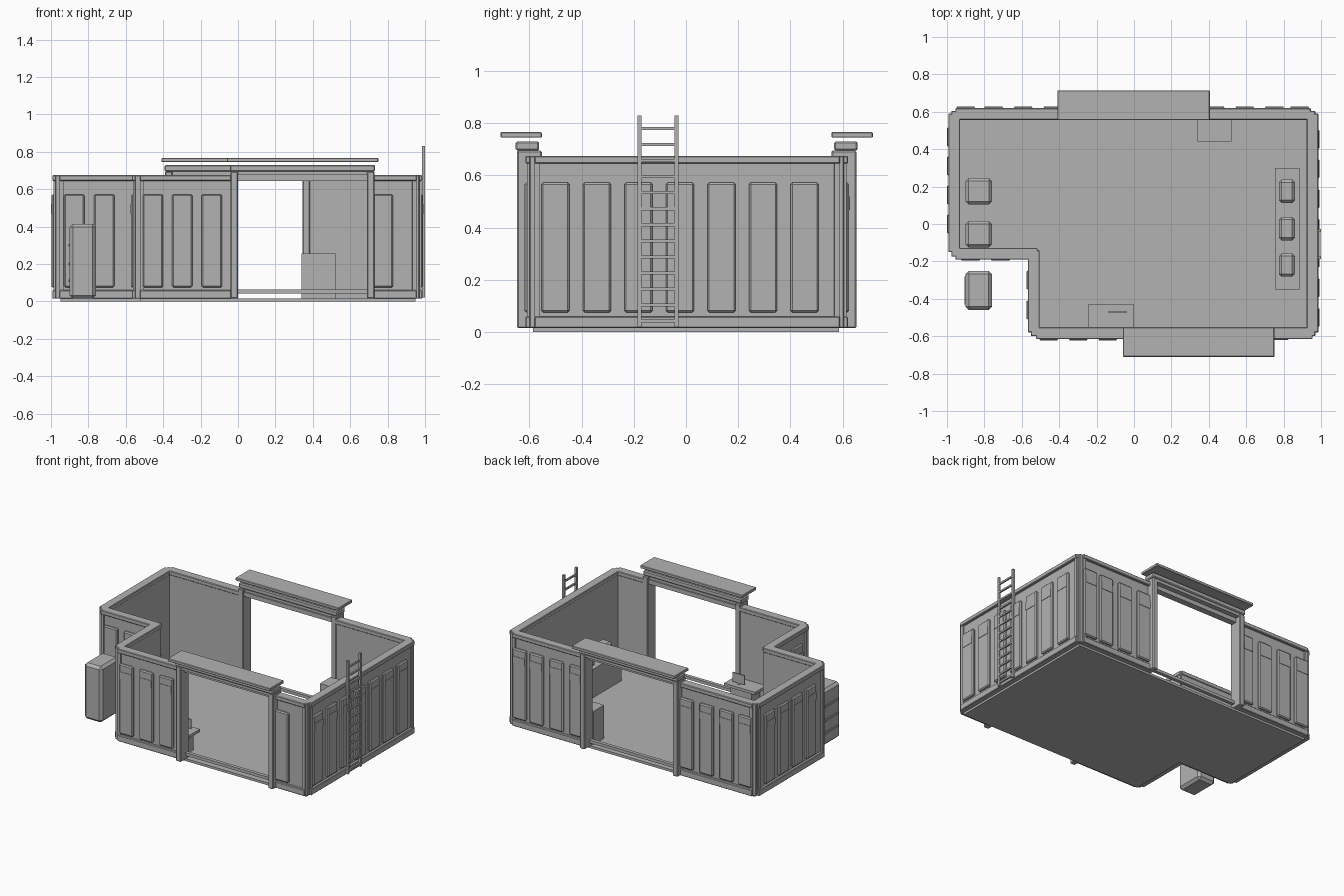
import bpy, bmesh
from mathutils import Vector, Matrix

cube = bpy.data.objects.get("Cube")
if cube:
    bpy.data.objects.remove(cube, do_unlink=True)

GREY = (0.45, 0.45, 0.45, 1)
grey = bpy.data.materials.new("plain grey")
grey.use_nodes = True
grey.diffuse_color = GREY
grey.node_tree.nodes["Principled BSDF"].inputs["Base Color"].default_value = GREY


def finish(name, bm):
    bmesh.ops.recalc_face_normals(bm, faces=bm.faces)
    mesh = bpy.data.meshes.new(name)
    bm.to_mesh(mesh)
    bm.free()
    mesh.materials.append(grey)
    ob = bpy.data.objects.new(name, mesh)
    bpy.context.collection.objects.link(ob)
    return ob


def box(name, x, y, z, bevel=0):
    """Axis-aligned box from (low, high) pairs, with optional chamfer."""
    lo, hi = (Vector(v) for v in zip(*(sorted(p) for p in (x, y, z))))
    bm = bmesh.new()
    bmesh.ops.create_cube(bm, size=1, matrix=Matrix.Translation((lo + hi) / 2)
                          @ Matrix.Diagonal((*(hi - lo), 1)))
    if bevel:
        bmesh.ops.bevel(bm, geom=bm.edges[:], offset=bevel, segments=1, affect='EDGES')
    return finish(name, bm)


class Side:
    """A wall plane: boxes are placed along it and by outward depth."""

    def __init__(self, name, axis, sign, outer):
        self.name, self.axis, self.sign, self.outer = name, axis, sign, outer

    def part(self, name, along, depth, z, bevel=0):
        d = [self.outer + self.sign * v for v in depth]
        x, y = (d, along) if self.axis == "x" else (along, d)
        return box(self.name + "_" + name, x, y, z, bevel)

    def wall(self, a, b, gap=None):
        spans = [(a, gap[0]), (gap[1], b)] if gap else [(a, b)]
        for s in spans:
            self.part("wall", s, (-0.04, 0), (0.015, 0.67))
            self.part("base_trim", s, (-0.005, 0.018), (0.015, 0.06), 0.004)
            self.part("top_trim", s, (-0.045, 0.018), (0.645, 0.675), 0.004)
        for end in (a, b):
            inner = end + (0.022 if end == a else -0.022)
            self.part("end_post", (end, inner), (-0.005, 0.012), (0.06, 0.645))

    def panels(self, centres, window=True):
        for c in centres:
            self.part("panel", (c - 0.054, c + 0.054), (-0.002, 0.022), (0.075, 0.573), 0.007)
            if window:
                self.part("panel_window", (c - 0.047, c + 0.047), (0.02, 0.025), (0.467, 0.52))

    def doorway(self, a, b):
        # posts, sill, lintel and floating canopy around an opening
        for s in ((a - 0.04, a), (b, b + 0.04)):
            self.part("door_post", s, (-0.045, 0.05), (0.015, 0.695), 0.005)
        self.part("sill_bar", (a, b), (-0.03, -0.005), (0.042, 0.063))
        self.part("lintel", (a, b), (-0.035, 0.01), (0.645, 0.675))
        self.part("header_neck", (a - 0.03, b + 0.03), (-0.025, 0.045), (0.675, 0.7))
        self.part("header", (a - 0.043, b + 0.043), (-0.035, 0.055), (0.695, 0.73), 0.006)
        self.part("canopy", (a - 0.06, b + 0.06), (-0.045, 0.113), (0.745, 0.766), 0.003)


# Floor slab
bm = bmesh.new()
outline = [(-0.95, -0.16), (-0.52, -0.16), (-0.52, -0.585),
           (0.95, -0.585), (0.95, 0.585), (-0.95, 0.585)]
face = bm.faces.new([bm.verts.new((x, y, 0)) for x, y in outline])
slab = bmesh.ops.extrude_face_region(bm, geom=[face])
bmesh.ops.translate(bm, vec=(0, 0, 0.017),
                    verts=[v for v in slab["geom"] if isinstance(v, bmesh.types.BMVert)])
finish("floor", bm)

# Walls
front = Side("front", "y", -1, -0.597)
front.wall(-0.525, 0.955, (-0.02, 0.71))
front.panels([-0.455, -0.298, -0.14])
front.panels([0.775], False)
front.doorway(0.0, 0.69)

back = Side("back", "y", 1, 0.602)
back.wall(-0.955, 0.945, (-0.37, 0.365))
back.panels([s * (0.435 + 0.158 * i) for s in (-1, 1) for i in range(3)] + [-0.9, 0.885])
back.doorway(-0.35, 0.345)

left = Side("left", "x", 1, 0.968)
left.wall(-0.58, 0.59)
left.panels([-0.5 + 0.159 * i for i in range(7)])

right = Side("right", "x", -1, -0.975)
right.wall(-0.15, 0.59)
right.panels([0.0 + 0.155 * i for i in range(4)])

recess_front = Side("recess_front", "y", -1, -0.173)
recess_front.wall(-0.955, -0.515)
recess_front.panels([-0.875, -0.715], False)

recess_side = Side("recess_side", "x", -1, -0.55)
recess_side.wall(-0.58, -0.14)
recess_side.panels([-0.46, -0.3])

# Corner posts
for x, y in ((0.95, -0.58), (0.95, 0.585), (-0.957, 0.585), (-0.957, -0.155), (-0.532, -0.58)):
    box("corner_post", (x - 0.02, x + 0.02), (y - 0.02, y + 0.02), (0.015, 0.675), 0.004)

# Ladder
for y in (-0.178, -0.036):
    box("ladder_rail", (0.985, 1.0), (y - 0.008, y + 0.008), (0.02, 0.83))
for i in range(13):
    z = 0.042 + 0.0615 * i
    box("ladder_rung", (0.987, 0.998), (-0.175, -0.04), (z - 0.006, z + 0.006))

# Outdoor cabinet with ribs on its outer side
box("outdoor_cabinet", (-0.9, -0.76), (-0.46, -0.25), (0.015, 0.415), 0.018)
for z in (0.11, 0.2, 0.3):
    box("cabinet_rib", (-0.906, -0.89), (-0.43, -0.28), (z - 0.007, z + 0.007))

# Indoor chests
for y in (0.175, -0.055):
    box("indoor_chest", (-0.9, -0.76), (y - 0.07, y + 0.07), (0.015, 0.25), 0.016)

# Reception desk with screen
box("desk_body", (-0.205, -0.04), (-0.545, -0.445), (0.015, 0.15))
box("desk_top", (-0.245, 0.0), (-0.555, -0.43), (0.15, 0.17))
box("screen", (-0.135, -0.04), (-0.476, -0.466), (0.18, 0.245))
box("screen_stand", (-0.095, -0.08), (-0.476, -0.466), (0.165, 0.19))

# Storage block by the back wall
box("storage_block", (0.34, 0.52), (0.44, 0.562), (0.015, 0.255))

# Long bench with three equipment cases
box("bench", (0.755, 0.885), (-0.35, 0.3), (0.015, 0.22))
for y in (-0.22, -0.025, 0.175):
    box("equipment_case", (0.775, 0.86), (y - 0.062, y + 0.062), (0.22, 0.32), 0.014)
